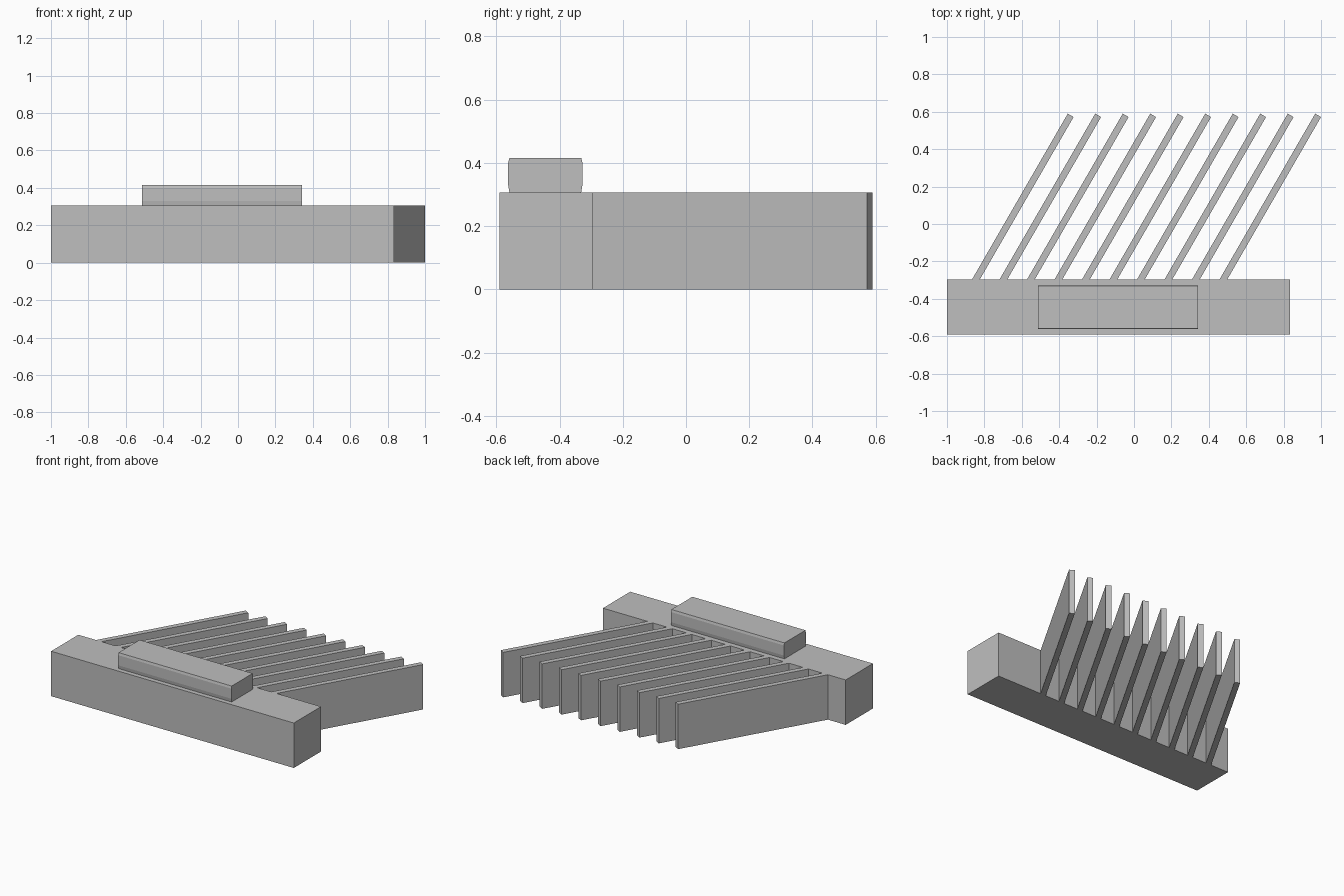
import bpy
import bmesh
from math import radians, sin, cos, tan
from mathutils import Matrix, Vector

cube = bpy.data.objects.get("Cube")
if cube:
    bpy.data.objects.remove(cube, do_unlink=True)

GREY = (0.52, 0.52, 0.52, 1.0)
grey = bpy.data.materials.new("plain_grey")
grey.use_nodes = True
grey.diffuse_color = GREY
grey.node_tree.nodes["Principled BSDF"].inputs["Base Color"].default_value = GREY


def prism(name, outline, depth):
    """Extrude a closed 3D outline along a depth vector."""
    bm = bmesh.new()
    face = bm.faces.new([bm.verts.new(p) for p in outline])
    grown = bmesh.ops.extrude_face_region(bm, geom=[face])["geom"]
    verts = [g for g in grown if isinstance(g, bmesh.types.BMVert)]
    bmesh.ops.translate(bm, vec=Vector(depth), verts=verts)
    bmesh.ops.recalc_face_normals(bm, faces=bm.faces)
    mesh = bpy.data.meshes.new(name)
    bm.to_mesh(mesh)
    bm.free()
    mesh.materials.append(grey)
    obj = bpy.data.objects.new(name, mesh)
    bpy.context.collection.objects.link(obj)
    return obj


HEIGHT = 0.307
BACK, FRONT = -0.296, -0.59

# Main beam along the front
left, right = -1.0, 0.835
prism("main_beam",
      [(left, FRONT, 0), (right, FRONT, 0), (right, BACK, 0), (left, BACK, 0)],
      (0, 0, HEIGHT))

# Raised bar on top, with slightly bulging long sides
mid = -0.445
half = [(0.1135, HEIGHT), (0.1175, 0.331), (0.1175, 0.40), (0.1135, 0.416)]
section = half + [(-y, z) for y, z in reversed(half)]
prism("top_bar", [(-0.512, mid + y, z) for y, z in section], (0.855, 0, 0))

# Slanted fins: mitred against the beam, square at the free end
SLANT = radians(30)
THICK = 0.036
COUNT, PITCH = 10, 0.147
along = Vector((sin(SLANT), cos(SLANT), 0))
across = Vector((cos(SLANT), -sin(SLANT), 0)) * THICK
for i in range(COUNT):
    tip_right = Vector((1.0 - i * PITCH, 0.572, 0))
    tip_left = tip_right - across
    root = [tip - along * ((tip.y - BACK) / along.y) for tip in (tip_left, tip_right)]
    prism(f"fin_{COUNT - i}", [root[0], root[1], tip_right, tip_left], (0, 0, HEIGHT))
